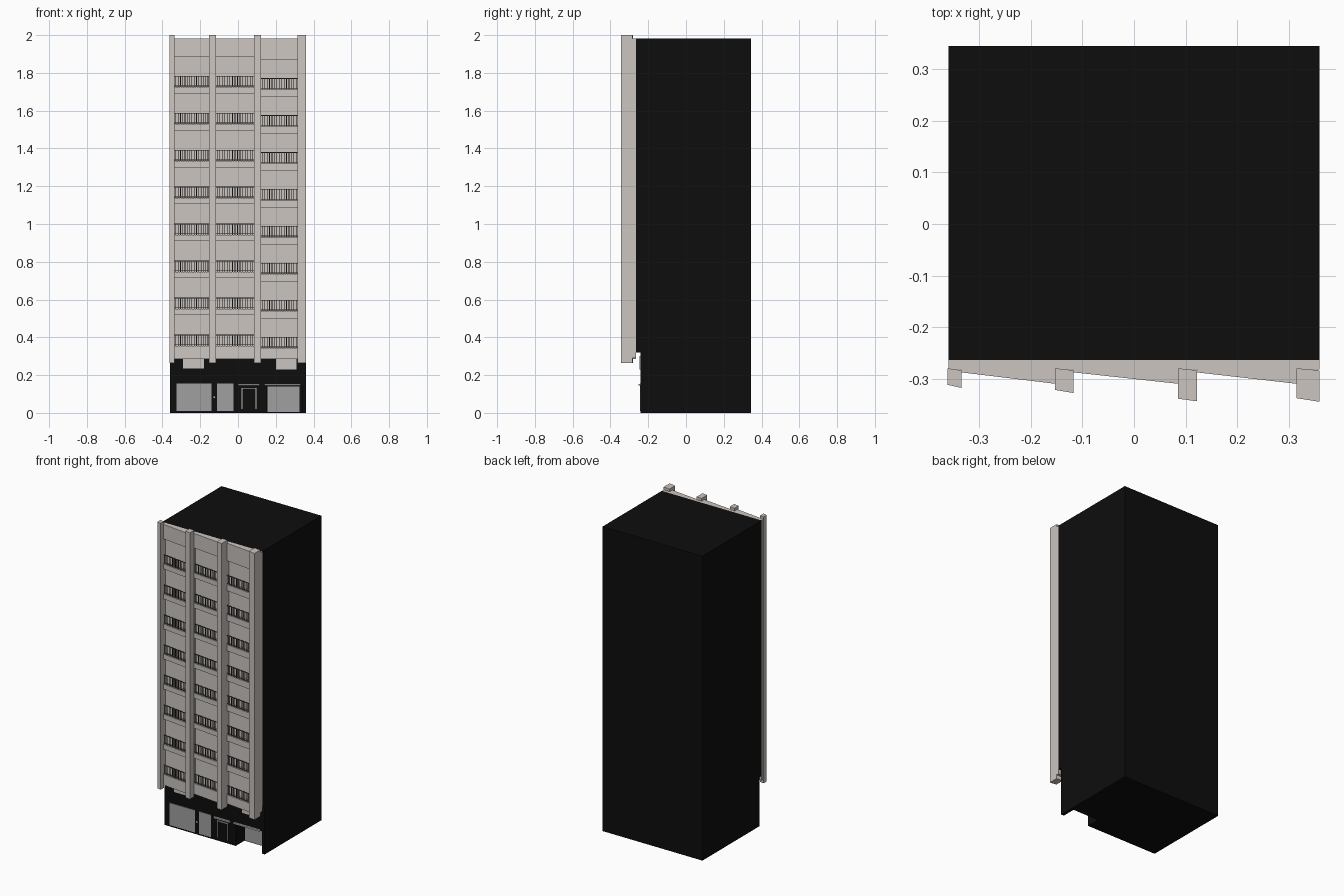
import bpy, bmesh

if "Cube" in bpy.data.objects:
    bpy.data.objects.remove(bpy.data.objects["Cube"])


def material(name, rgb):
    m = bpy.data.materials.new(name)
    m.diffuse_color = (*rgb, 1)
    m.use_nodes = True
    m.node_tree.nodes["Principled BSDF"].inputs["Base Color"].default_value = m.diffuse_color
    return m


BLACK = material("black wall", (0.004, 0.004, 0.004))
STONE = material("pale stone", (0.60, 0.56, 0.53))
GLASS = material("grey shop glass", (0.35, 0.35, 0.35))
IRON = material("dark railing", (0.07, 0.065, 0.06))


def prisms(name, parts, mat):
    """One object from many vertical prisms: (plan points, z0, z1)."""
    bm = bmesh.new()
    for plan, z0, z1 in parts:
        face = bm.faces.new([bm.verts.new((x, y, z0)) for x, y in plan])
        ext = bmesh.ops.extrude_face_region(bm, geom=[face])["geom"]
        for v in ext:
            if isinstance(v, bmesh.types.BMVert):
                v.co.z = z1
    bmesh.ops.recalc_face_normals(bm, faces=bm.faces[:])
    me = bpy.data.meshes.new(name)
    bm.to_mesh(me)
    bm.free()
    me.materials.append(mat)
    ob = bpy.data.objects.new(name, me)
    bpy.context.collection.objects.link(ob)
    return ob


def rect(x0, x1, y0, y1):
    return [(x0, y0), (x1, y0), (x1, y1), (x0, y1)]


def box(x0, x1, y0, y1, z0, z1):
    return (rect(x0, x1, y0, y1), z0, z1)


BACK, SHOP, WALL = 0.345, -0.24, -0.264
TOP = 1.982

# Dark body, with a shop recess cut into the ground floor
ground = [(-0.36, SHOP), (0.152, SHOP), (0.152, -0.15), (0.34, -0.15),
          (0.34, SHOP), (0.36, SHOP), (0.36, BACK), (-0.36, BACK)]
prisms("ground_floor", [(ground, 0, 0.145)], BLACK)
prisms("tower_body", [box(-0.36, 0.36, SHOP, BACK, 0.145, TOP),
                      box(-0.36, 0.36, WALL, SHOP, 0.32, TOP)], BLACK)

# Four skewed piers of growing depth: x0, x1, front y at each side
piers = [(-0.362, -0.335, -0.312, -0.318), (-0.153, -0.117, -0.322, -0.328),
         (0.085, 0.122, -0.339, -0.344), (0.315, 0.36, -0.338, -0.345)]
prisms("piers", [([(a, ya), (b, yb), (b, -0.284), (a, -0.280)], 0.265, 2.0)
                 for a, b, ya, yb in piers], STONE)
prisms("pier_backs", [box(max(a, -0.36), b, -0.282, WALL, 0.29, TOP)
                      for a, b, _, _ in piers], STONE)

# Sawtooth bays: x0, x1, lowest opening bottom, opening height, pane x0, pane x1
bays = [(-0.335, -0.153, 0.355, 0.163, -0.24, -0.175),
        (-0.117, 0.085, 0.355, 0.163, -0.018, 0.040),
        (0.122, 0.315, 0.343, 0.155, 0.220, 0.310)]
PITCH, FLOORS = 0.1956, 8
Y0, Y1 = -0.288, -0.310
walls, bands, panes, rails = [], [], [], []

for x0, x1, sill, height, p0, p1 in bays:
    def front(x):
        return Y0 + (Y1 - Y0) * (x - x0) / (x1 - x0)

    def strip(a, b, inset, depth):
        """Plan strip that follows the slanted bay front."""
        return [(a, front(a) + inset), (b, front(b) + inset),
                (b, front(b) + inset + depth), (a, front(a) + inset + depth)]

    slab = [(x0, Y0), (x1, Y1), (x1, WALL), (x0, WALL)]
    walls.append(box(x0, x1, -0.268, WALL, 0.30, TOP))
    # Spandrel below each floor, plus the parapet on top
    lows = [0.285] + [sill + PITCH * i + height for i in range(FLOORS)]
    highs = [sill + PITCH * i for i in range(FLOORS)] + [TOP]
    bands += [(slab, lo, hi) for lo, hi in zip(lows, highs)]
    for i in range(FLOORS):
        z = sill + PITCH * i
        # Raised sliding window panel
        panes.append(box(p0, p1, -0.273, -0.268, z, z + height - 0.006))
        # Railing: top rail, foot rail, balusters
        for dz in (0.004, 0.056):
            rails.append((strip(x0, x1, 0.003, 0.003), z + dz, z + dz + 0.004))
        n = 15
        for k in range(n):
            x = x0 + (k + 0.5) * (x1 - x0) / n
            rails.append((strip(x - 0.0017, x + 0.0017, 0.003, 0.003), z, z + 0.058))

prisms("recessed_walls", walls, STONE)
prisms("spandrels", bands, STONE)
prisms("window_panels", panes, STONE)
prisms("balcony_railings", rails, IRON)

# Shop windows, the right one at the back of the recess
prisms("shop_windows", [box(-0.325, -0.14, SHOP - 0.003, SHOP, 0.01, 0.155),
                        box(-0.11, -0.025, SHOP - 0.003, SHOP, 0.01, 0.155),
                        box(0.157, 0.325, -0.154, -0.15, 0.005, 0.14)], GLASS)

# Pale plates under the first floor
prisms("wall_plates", [box(-0.29, -0.18, SHOP - 0.005, SHOP, 0.235, 0.30),
                       box(0.2, 0.31, SHOP - 0.005, SHOP, 0.23, 0.30)], STONE)

# Entrance surround, thin canopies and shop door handle
f = SHOP - 0.004
prisms("door_frame", [box(0.018, 0.023, f, SHOP, 0.02, 0.133),
                      box(0.092, 0.097, f, SHOP, 0.02, 0.133),
                      box(0.023, 0.092, f, SHOP, 0.128, 0.133),
                      box(-0.13, -0.122, f, SHOP, 0.078, 0.088)], STONE)
prisms("canopies", [box(0.0, 0.115, SHOP - 0.012, SHOP, 0.144, 0.153),
                    box(0.14, 0.33, SHOP - 0.012, SHOP, 0.145, 0.154)], STONE)
